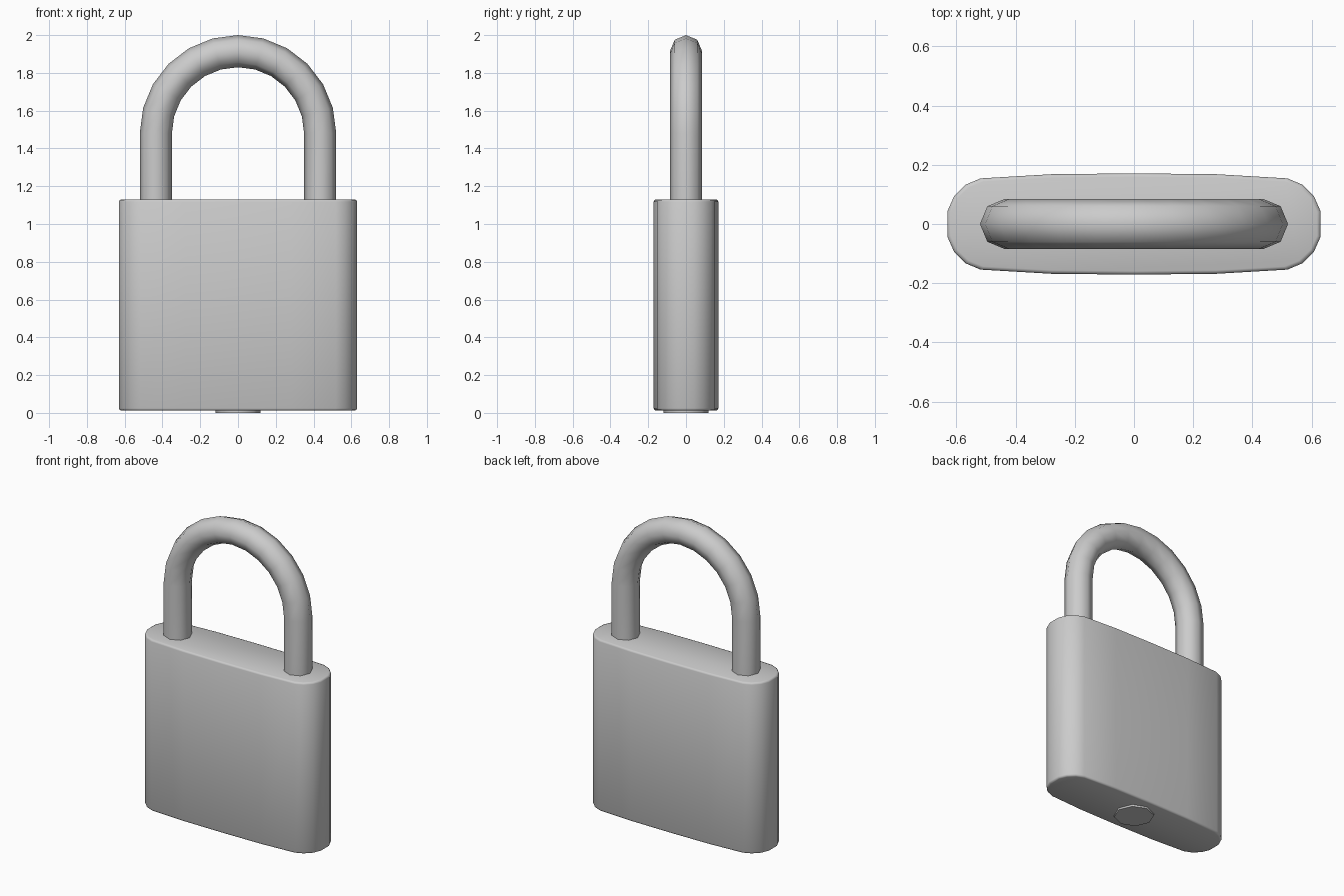
import bpy, bmesh
from math import sin, cos, pi, radians

if "Cube" in bpy.data.objects:
    bpy.data.objects.remove(bpy.data.objects["Cube"])


def finish(name, bm, angle):
    bmesh.ops.recalc_face_normals(bm, faces=bm.faces)
    mesh = bpy.data.meshes.new(name)
    bm.to_mesh(mesh)
    bm.free()
    obj = bpy.data.objects.new(name, mesh)
    bpy.context.collection.objects.link(obj)
    bpy.ops.object.select_all(action='DESELECT')
    obj.select_set(True)
    bpy.context.view_layer.objects.active = obj
    bpy.ops.object.shade_smooth_by_angle(angle=radians(angle))
    return obj


def loft(rings):
    # Bridge matching closed rings and cap both ends
    bm = bmesh.new()
    loops = [[bm.verts.new(p) for p in ring] for ring in rings]
    n = len(loops[0])
    for a, b in zip(loops, loops[1:]):
        for i in range(n):
            j = (i + 1) % n
            bm.faces.new((a[i], a[j], b[j], b[i]))
    bm.faces.new(loops[0])
    bm.faces.new(loops[-1])
    return bm


# Body: rounded, slightly bulging outline mirrored into four quadrants
quarter = [(0.63, 0.043), (0.608, 0.093), (0.568, 0.133), (0.518, 0.154), (0.28, 0.168)]
half = quarter + [(0, 0.171)] + [(-x, y) for x, y in reversed(quarter)]
outline = half + [(-x, -y) for x, y in half]


def body_ring(z, inset):
    return [(x * (1 - inset / 0.63), y * (1 - inset / 0.171), z) for x, y in outline]


# small softened rim at top and bottom
levels = [(0.012, 0.012), (0.0155, 0.0035), (0.024, 0),
          (1.118, 0), (1.1265, 0.0035), (1.13, 0.012)]
finish("lock_body", loft([body_ring(z, d) for z, d in levels]), 50)

# Shackle: eight-sided tube along two legs and a half-circle arch
R, r, zc = 0.435, 0.085, 1.48


def tube_ring(a, z):
    ring = []
    for k in range(8):
        t = k * pi / 4
        d = R + r * cos(t)
        ring.append((d * cos(a), r * sin(t), z + d * sin(a)))
    return ring


arch = [tube_ring(pi * i / 12, zc) for i in range(13)]
finish("shackle", loft([tube_ring(0, 1.1)] + arch + [tube_ring(pi, 1.1)]), 60)

# Key cylinder: shallow octagonal disc under the body
disc = [[(0.12 * cos(k * pi / 4), 0.12 * sin(k * pi / 4), z) for k in range(8)]
        for z in (0, 0.03)]
finish("key_cylinder", loft(disc), 50)
